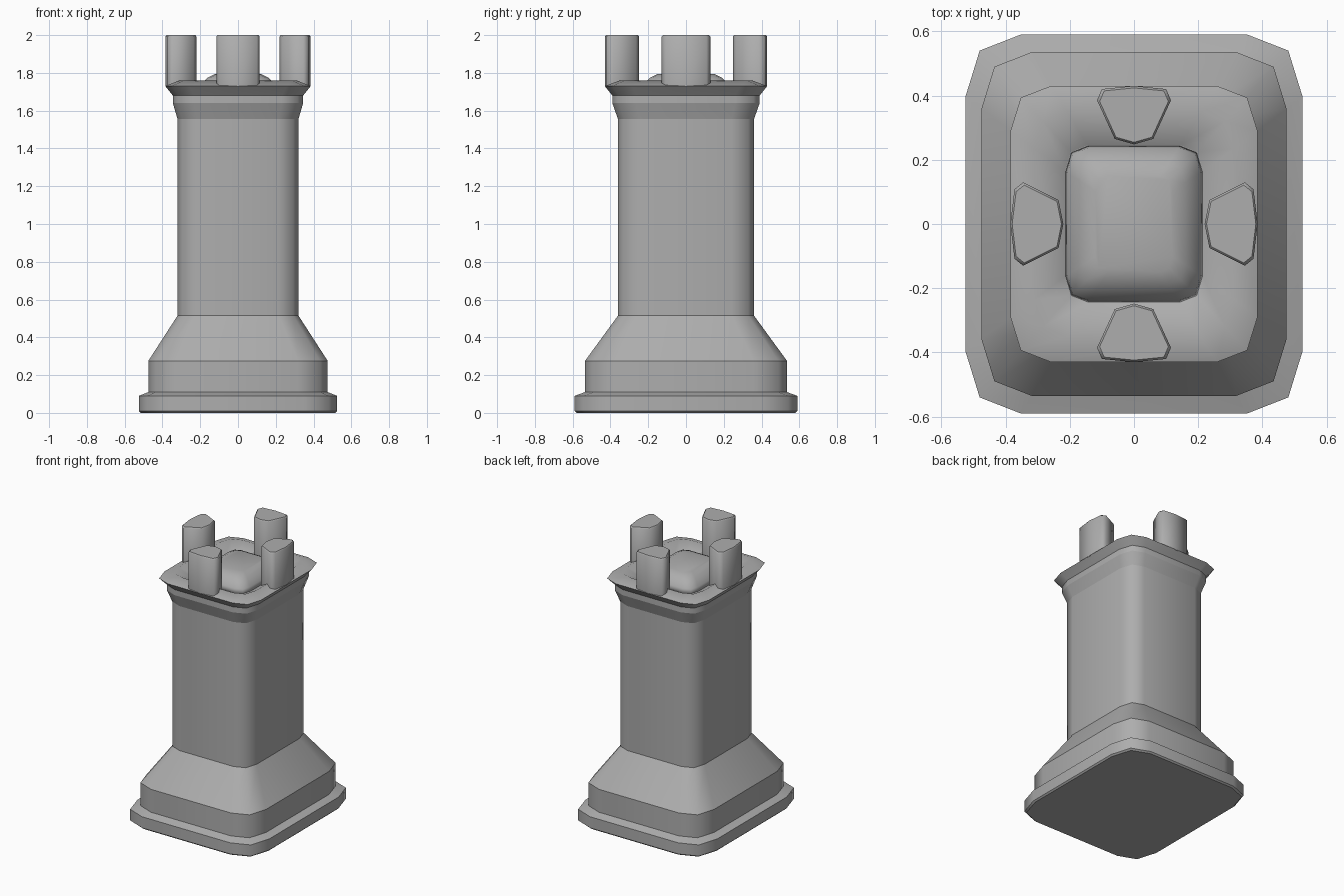
import bpy, bmesh
from math import radians
from mathutils import Matrix

cube = bpy.data.objects.get("Cube")
if cube:
    bpy.data.objects.remove(cube)

stone = bpy.data.materials.new("grey stone")
stone.use_nodes = True
GREY = (0.42, 0.42, 0.42, 1)
stone.diffuse_color = GREY
stone.node_tree.nodes["Principled BSDF"].inputs["Base Color"].default_value = GREY


def ring(hx, hy, z):
    """Rectangle with two-step clipped corners, anticlockwise."""
    quarter = [(hx, hy * 0.67), (hx * 0.915, hy * 0.915), (hx * 0.67, hy)]
    pts = quarter + [(-x, y) for x, y in reversed(quarter)]
    pts += [(-x, -y) for x, y in pts]
    return [(x, y, z) for x, y in pts]


def loft(name, rings, sharp=()):
    """Skin a stack of outlines; the listed outlines keep a hard edge."""
    bm = bmesh.new()
    loops = [[bm.verts.new(p) for p in r] for r in rings]
    n = len(loops[0])
    for a, b in zip(loops, loops[1:]):
        for i in range(n):
            j = (i + 1) % n
            bm.faces.new((a[i], a[j], b[j], b[i]))
    bm.faces.new(loops[0][::-1])
    bm.faces.new(loops[-1])
    for f in bm.faces:
        f.smooth = True
    for k in sharp:
        for i in range(n):
            bm.edges.get((loops[k][i], loops[k][(i + 1) % n])).smooth = False
    mesh = bpy.data.meshes.new(name)
    bm.to_mesh(mesh)
    bm.free()
    mesh.materials.append(stone)
    obj = bpy.data.objects.new(name, mesh)
    bpy.context.collection.objects.link(obj)
    return obj


# Foot, plinth, shaft, collar and dished platform in one skin
tower = [(.515, .58, 0), (.525, .59, .01), (.525, .59, .09), (.475, .535, .11),
         (.475, .535, .275), (.32, .36, .515), (.32, .36, 1.555),
         (.345, .39, 1.64), (.345, .39, 1.68), (.385, .43, 1.73),
         (.31, .35, 1.76), (.215, .245, 1.70)]
loft("tower_body", [ring(*r) for r in tower], sharp=(0, 1, 2, 3, 4, 5, 6, 7, 8, 9, 11))

# Soft raised block in the middle of the platform
block = [(.215, .245, 1.69), (.207, .237, 1.73), (.16, .19, 1.775), (.12, .15, 1.795)]
loft("centre_block", [ring(*r) for r in block])

# Four wedge-shaped battlements; outlines point inwards along y
HALF_FRONT = [(0, .43), (-.1, .42), (-.115, .385), (-.06, .265), (0, .248)]
HALF_SIDE = [(0, .385), (-.108, .372), (-.13, .345), (-.075, .235), (0, .22)]


def battlement(name, half, angle):
    """Wedge with a sloping foot sunk in the platform and a softened top rim."""
    outline = half + [(-x, y) for x, y in half[-2:0:-1]]
    outer, inner = half[0][1], half[-1][1]
    mid = (outer + inner) / 2
    foot = [(x, y, 1.69 + .038 * (y - inner) / (outer - inner)) for x, y in outline]
    rim = [(x, y, 1.992) for x, y in outline]
    top = [(x * .93, mid + (y - mid) * .93, 2.0) for x, y in outline]
    obj = loft(name, [foot, rim, top], sharp=(0, 2))
    obj.data.transform(Matrix.Rotation(radians(angle), 4, 'Z'))


battlement("battlement_back", HALF_FRONT, 0)
battlement("battlement_left", HALF_SIDE, -90)
battlement("battlement_front", HALF_FRONT, 180)
battlement("battlement_right", HALF_SIDE, 90)
